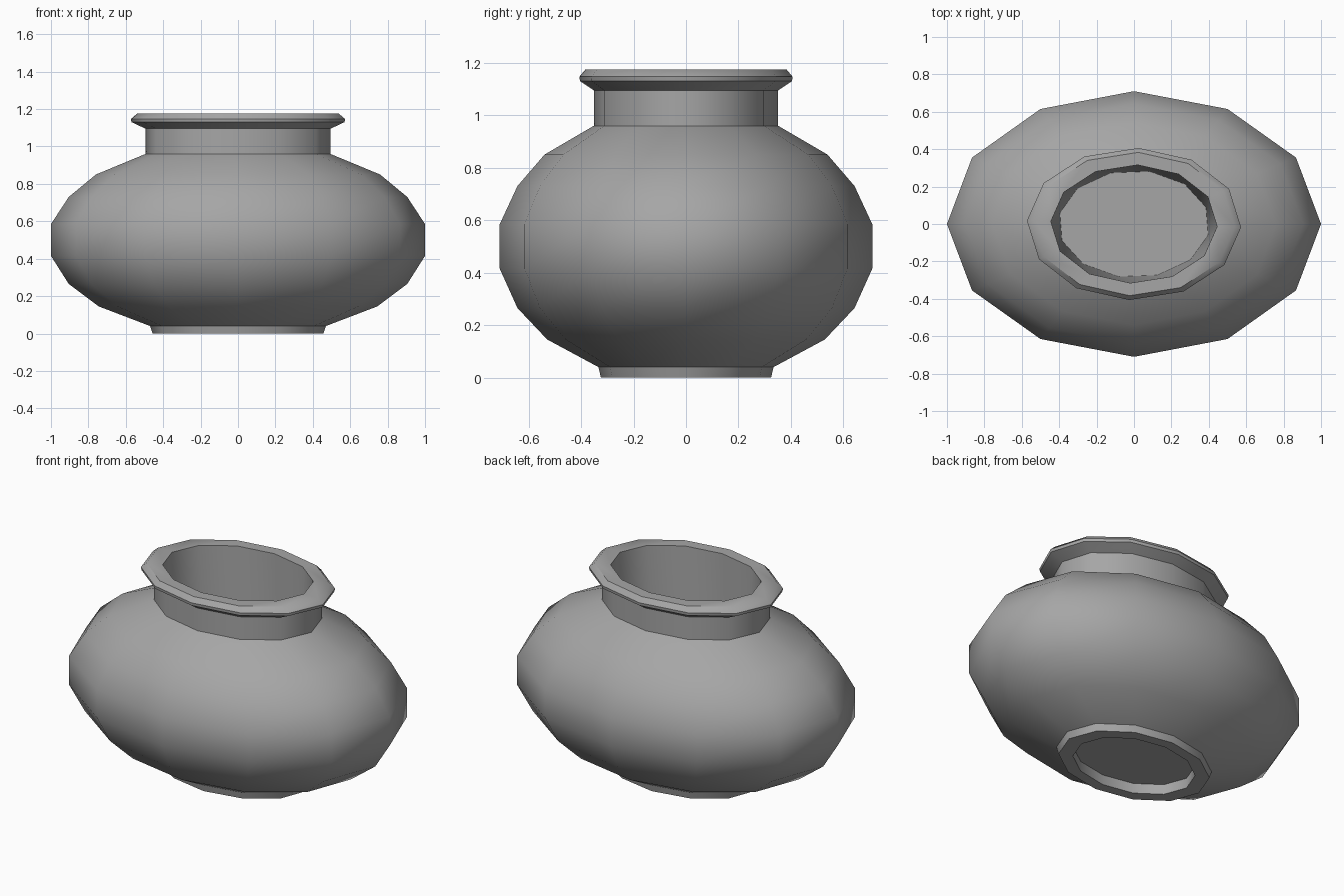
import bpy
import bmesh
from math import cos, sin, pi, radians

SIDES = 12
DEPTH = 0.71  # front-to-back squash of the oval

cube = bpy.data.objects.get("Cube")
if cube:
    bpy.data.objects.remove(cube, do_unlink=True)

clay = bpy.data.materials.new("grey clay")
clay.use_nodes = True
grey = (0.38, 0.38, 0.38, 1)
clay.diffuse_color = grey
clay.node_tree.nodes["Principled BSDF"].inputs["Base Color"].default_value = grey


def lathe(name, profile, cap_end=False):
    """Spin (radius, height, twist in degrees) points into an oval part."""
    bm = bmesh.new()
    rings = []
    for radius, z, twist in profile:
        ring = []
        for i in range(SIDES):
            a = 2 * pi * i / SIDES + radians(twist)
            ring.append(bm.verts.new((radius * cos(a), radius * DEPTH * sin(a), z)))
        rings.append(ring)
    for low, high in zip(rings, rings[1:]):
        for i in range(SIDES):
            j = (i + 1) % SIDES
            bm.faces.new((low[i], low[j], high[j], high[i]))
    if cap_end:
        bm.faces.new(rings[-1])
    mesh = bpy.data.meshes.new(name)
    bm.to_mesh(mesh)
    bm.free()
    mesh.materials.append(clay)
    obj = bpy.data.objects.new(name, mesh)
    bpy.context.collection.objects.link(obj)
    bpy.ops.object.select_all(action="DESELECT")
    obj.select_set(True)
    bpy.context.view_layer.objects.active = obj
    bpy.ops.object.shade_smooth_by_angle(angle=radians(45))
    return obj


# Rounded belly
lathe("belly", [
    (0.47, 0.04, 0), (0.745, 0.145, 0), (0.905, 0.265, 0), (1.0, 0.415, 0),
    (1.0, 0.585, 0), (0.905, 0.73, 0), (0.76, 0.85, 0), (0.495, 0.96, -2.5),
])

# Neck and flared lip, turned slightly against the belly
lathe("neck_and_lip", [
    (0.495, 0.96, -2.5), (0.495, 1.095, -2.5), (0.57, 1.13, -2.5),
    (0.573, 1.147, -2.5), (0.54, 1.175, -2.5), (0.445, 1.175, -2.5),
])

# Inner wall, narrowing down to the floor
lathe("inside", [(0.445, 1.175, -2.5), (0.405, 0.07, -12)], cap_end=True)

# Foot ring with a shallow recess underneath
foot = lathe("foot", [
    (0.47, 0.04, 0), (0.457, 0, 0), (0.37, 0, 0), (0.37, 0.06, 0),
], cap_end=True)
foot.data.flip_normals()
